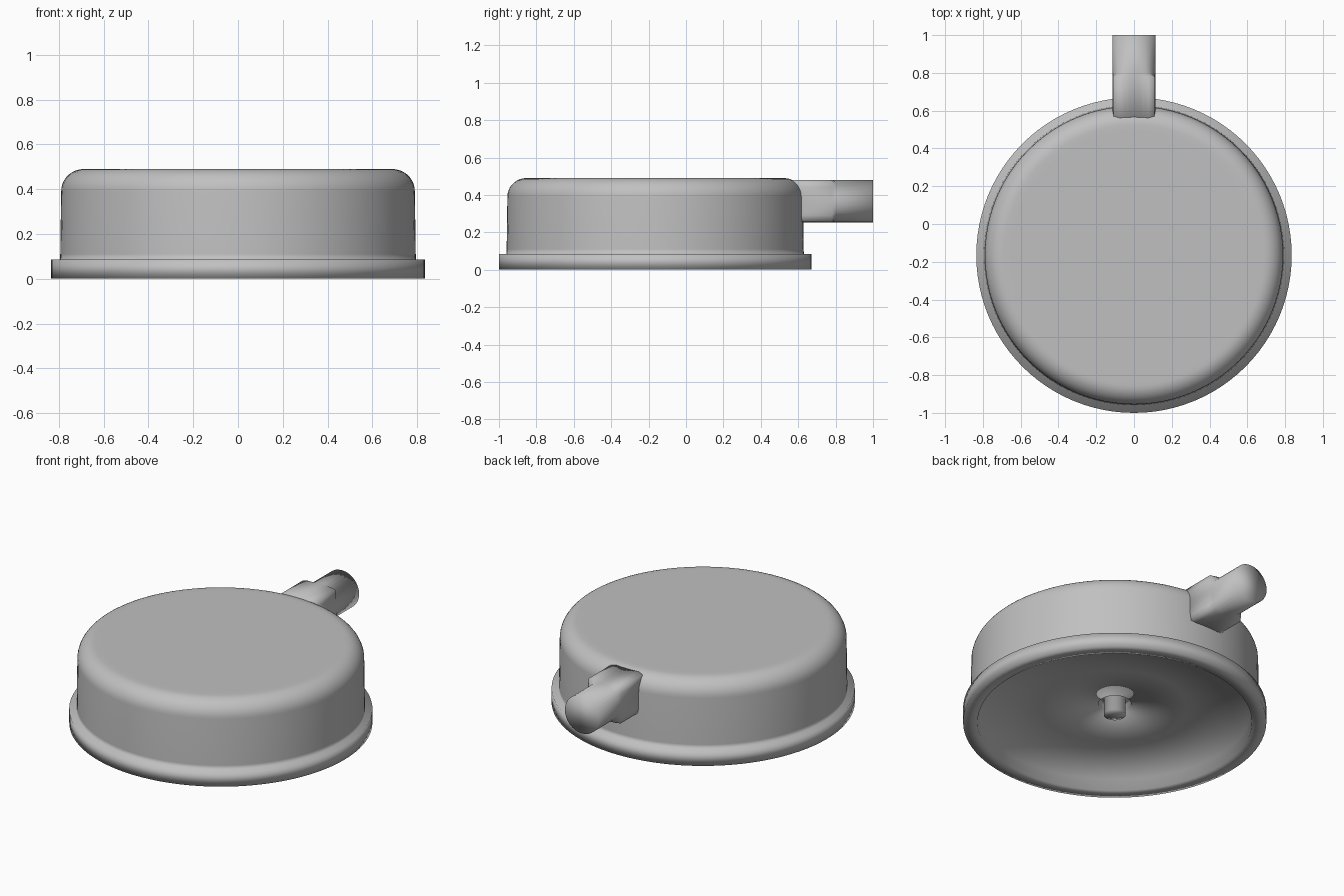
import bpy
import bmesh
import math

cube = bpy.data.objects.get("Cube")
if cube:
    bpy.data.objects.remove(cube, do_unlink=True)

CENTER_Y = -0.165
SEGMENTS = 96
STEM_Z = 0.367
STEM_RADIUS = 0.114

metal = bpy.data.materials.new("satin grey metal")
metal.use_nodes = True
grey = (0.53, 0.53, 0.53, 1)
metal.diffuse_color = grey
metal.node_tree.nodes["Principled BSDF"].inputs["Base Color"].default_value = grey


def finish(name, bm):
    bmesh.ops.recalc_face_normals(bm, faces=bm.faces)
    for face in bm.faces:
        face.smooth = True
    mesh = bpy.data.meshes.new(name)
    bm.to_mesh(mesh)
    bm.free()
    mesh.materials.append(metal)
    obj = bpy.data.objects.new(name, mesh)
    bpy.context.scene.collection.objects.link(obj)


def lathe(name, profile):
    """Spin (radius, height) points about the vertical axis of the drum."""
    bm = bmesh.new()
    verts = [bm.verts.new((r, 0, z)) for r, z in profile]
    edges = [bm.edges.new(pair) for pair in zip(verts, verts[1:])]
    bmesh.ops.spin(bm, geom=verts + edges, cent=(0, 0, 0), axis=(0, 0, 1),
                   angle=2 * math.pi, steps=SEGMENTS)
    bmesh.ops.remove_doubles(bm, verts=bm.verts, dist=1e-4)
    bmesh.ops.translate(bm, verts=bm.verts, vec=(0, CENTER_Y, 0))
    finish(name, bm)


# One closed drum: post and hollow underneath, rim, wall, rounded shoulder, lid
post = [(0, 0.045), (0.06, 0.045), (0.06, 0.15), (0.09, 0.15)]
hollow = [(0.09, 0.115), (0.4, 0.095), (0.745, 0.065)]
rim = [(0.755, 0), (0.835, 0), (0.835, 0.085), (0.795, 0.085)]
shoulder = [(0.69 + 0.1 * math.cos(a), 0.39 + 0.1 * math.sin(a))
            for a in (math.radians(d) for d in range(0, 91, 10))]
lid = [(0.66, 0.49), (0, 0.49)]
lathe("drum_body", post + hollow + rim + [(0.794, 0.11)] + shoulder + lid)


def stem_ring(bm, y, corner):
    """Ring around the stem; corner 1 is round, larger values are squarer."""
    ring = []
    for i in range(32):
        a = math.tau * i / 32
        c, s = math.cos(a), math.sin(a)
        r = STEM_RADIUS * min(corner, 1 / max(abs(c), abs(s)))
        ring.append(bm.verts.new((r * c, y, STEM_Z + r * s)))
    return ring


# Stem at the back: square boss out of the drum, then a round tube
bm = bmesh.new()
rings = [stem_ring(bm, y, corner)
         for y, corner in ((0.5, 1.34), (0.78, 1.34), (0.8, 1), (1, 1))]
for a, b in zip(rings, rings[1:]):
    for i in range(len(a)):
        j = (i + 1) % len(a)
        bm.faces.new((a[i], a[j], b[j], b[i]))
bm.faces.new(rings[0])
bm.faces.new(rings[-1])
finish("tube_stem", bm)
